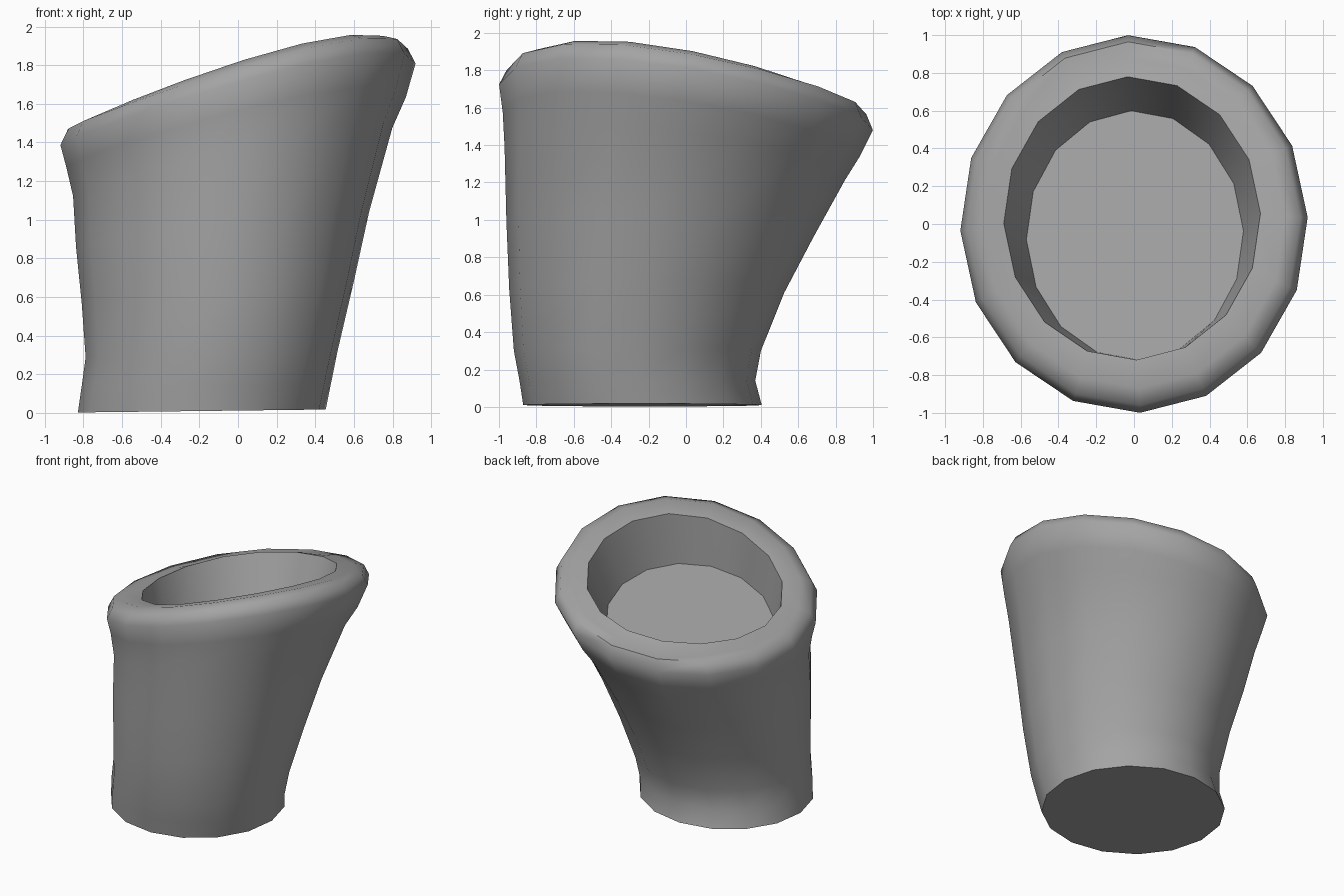
import bpy, bmesh, math

SIDES = 16

cube = bpy.data.objects.get("Cube")
if cube:
    bpy.data.objects.remove(cube, do_unlink=True)

grey = bpy.data.materials.new("plain grey")
grey.use_nodes = True
colour = (0.37, 0.37, 0.37, 1)
grey.diffuse_color = colour
grey.node_tree.nodes["Principled BSDF"].inputs["Base Color"].default_value = colour


def tilted_ring(bm, x0, x1, y0, y1, z, slope_x, slope_y, skew, twist):
    """Oval ring filling the given extents, leaning in x and y, skewed and slightly warped."""
    cx, cy = (x0 + x1) / 2, (y0 + y1) / 2
    verts = []
    for i in range(SIDES):
        a = 2 * math.pi * i / SIDES + math.radians(2)
        u = (x1 - x0) / 2 * math.cos(a)
        v = (y1 - y0) / 2 * math.sin(a)
        height = z + slope_x * u + slope_y * v + twist * u * v
        verts.append(bm.verts.new((cx + u + skew * v, cy + v + skew * u, height)))
    return verts


# Sections: left x, right x, front y, back y, height, slope in x, slope in y, skew, twist
sections = [
    # outer wall, from the foot up
    (-.83, .455, -.87, .405, .01, .012, 0, -.025, 0),
    (-.81, .48, -.89, .37, .14, 0, 0, -.025, 0),
    (-.79, .515, -.92, .40, .30, .02, 0, -.03, 0),
    (-.81, .60, -.945, .525, .62, .08, -.01, -.03, 0),
    (-.84, .68, -.96, .68, .95, .12, -.05, -.03, 0),
    (-.855, .80, -.97, .85, 1.30, .217, -.09, -.02, -.03),
    (-.89, .87, -.98, .93, 1.455, .21, -.115, -.01, -.05),
    # rounded rim
    (-.92, .92, -1, 1, 1.60, .234, -.115, 0, -.06),
    (-.88, .88, -.96, .965, 1.68, .24, -.115, 0, -.07),
    (-.80, .80, -.87, .88, 1.70, .26, -.135, 0, -.07),
    # mouth and hollow floor
    (-.69, .67, -.72, .78, 1.70, .255, -.11, 0, -.1),
    (-.57, .58, -.72, .60, 1.335, .29, -.145, 0, 0),
]

# Hollow leaning cup
bm = bmesh.new()
rings = [tilted_ring(bm, *s) for s in sections]
for low, high in zip(rings, rings[1:]):
    for i in range(SIDES):
        j = (i + 1) % SIDES
        bm.faces.new((low[i], low[j], high[j], high[i]))
bm.faces.new(rings[0][::-1])
bm.faces.new(rings[-1])
bmesh.ops.recalc_face_normals(bm, faces=bm.faces)

mesh = bpy.data.meshes.new("hollow_cup")
bm.to_mesh(mesh)
bm.free()
mesh.materials.append(grey)
cup = bpy.data.objects.new("hollow_cup", mesh)
bpy.context.collection.objects.link(cup)

# Smooth sides, crisp mouth, floor and foot edges
bpy.ops.object.select_all(action='DESELECT')
cup.select_set(True)
bpy.context.view_layer.objects.active = cup
bpy.ops.object.shade_smooth_by_angle(angle=math.radians(58))
